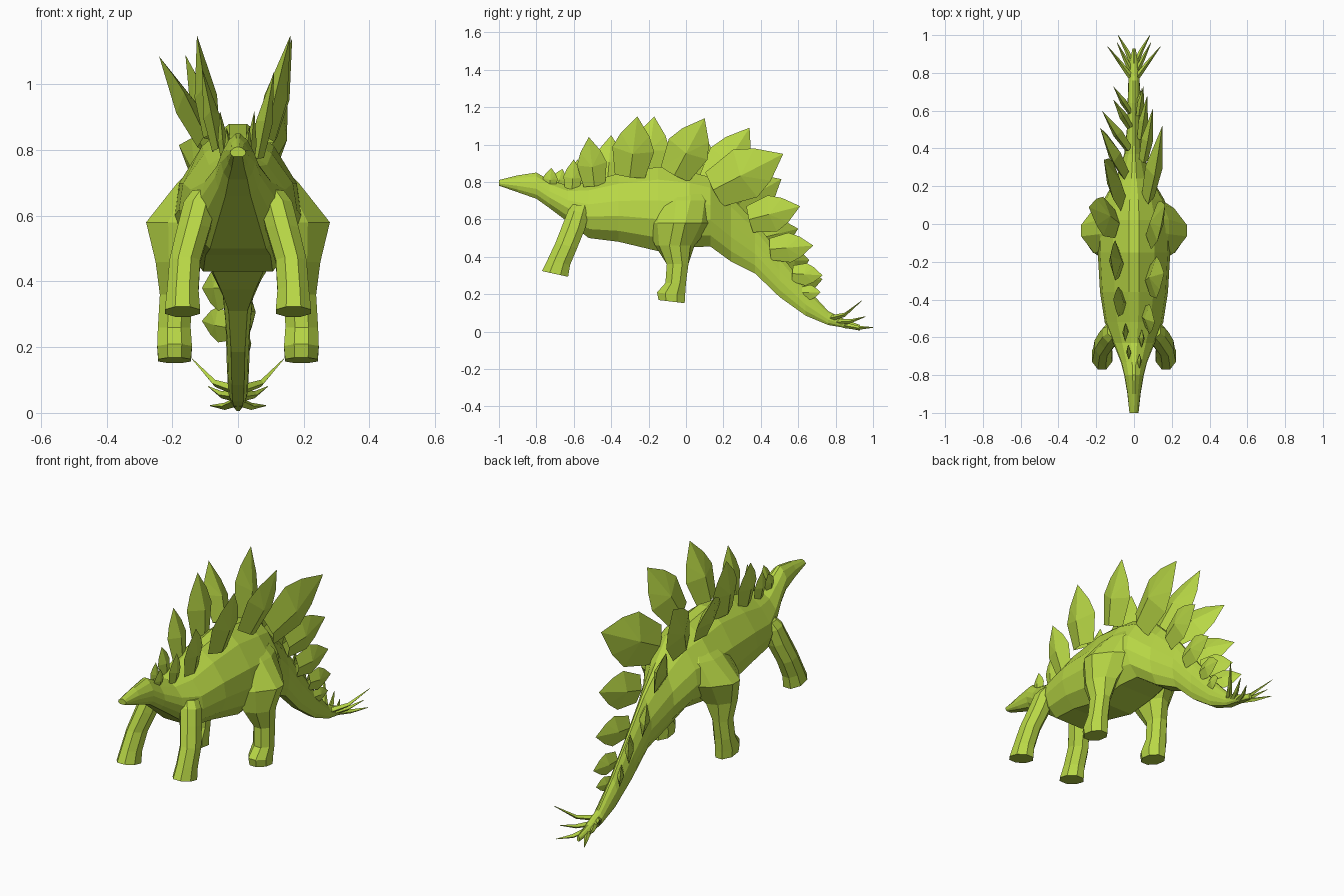
import bpy, bmesh, math
from mathutils import Vector

skin = bpy.data.materials.new("lime_green")
skin.diffuse_color = (0.48, 0.68, 0.06, 1)


def finish(name, bm):
    bmesh.ops.recalc_face_normals(bm, faces=bm.faces)
    me = bpy.data.meshes.new(name)
    bm.to_mesh(me)
    bm.free()
    me.materials.append(skin)
    ob = bpy.data.objects.new(name, me)
    bpy.context.collection.objects.link(ob)
    return ob


def loft(name, rings):
    """Skin a list of equal-length point rings and cap both ends."""
    bm = bmesh.new()
    loops = [[bm.verts.new(p) for p in r] for r in rings]
    n = len(loops[0])
    for a, b in zip(loops, loops[1:]):
        for i in range(n):
            bm.faces.new((a[i], a[(i + 1) % n], b[(i + 1) % n], b[i]))
    bm.faces.new(loops[0])
    bm.faces.new(loops[-1])
    return finish(name, bm)


# Body from snout to tail tip: y, top z, bottom z, half width
stations = [(-1.0, .81, .78, .024), (-.9, .835, .745, .035), (-.8, .85, .71, .052),
            (-.73, .81, .66, .07), (-.63, .78, .585, .11), (-.52, .80, .50, .155),
            (-.36, .845, .48, .18), (-.15, .88, .43, .192), (.02, .855, .45, .195),
            (.13, .825, .455, .16), (.24, .72, .375, .095), (.37, .585, .31, .052),
            (.5, .42, .185, .038), (.64, .24, .085, .034), (.76, .11, .035, .03),
            (.85, .065, .02, .024), (.93, .035, .005, .008)]
section = [(.14, 1), (.57, .85), (.93, .60), (1, .38), (.86, .16), (.55, 0)]
section += [(-x, z) for x, z in reversed(section)]
loft("body", [[(x * w, y, b + z * (t - b)) for x, z in section]
              for y, t, b, w in stations])

# Legs: centre x, y, z, half width x, half depth y, slope along y, outer pinch
hind = [(.115, -.01, .735, .035, .10, 0, .2), (.13, -.015, .70, .055, .13, 0, .3),
        (.165, -.035, .58, .115, .15, 0, .55), (.182, -.06, .46, .069, .095, 0, .3),
        (.19, -.045, .36, .048, .058, 0, 0), (.194, -.055, .26, .05, .055, 0, 0),
        (.193, -.08, .20, .053, .075, -.12, 0), (.193, -.077, .16, .05, .07, -.12, 0)]
front = [(.095, -.56, .675, .045, .045, -.1, 0), (.115, -.575, .64, .05, .055, -.15, 0),
         (.135, -.60, .56, .05, .06, -.2, 0), (.162, -.64, .46, .047, .058, -.25, 0),
         (.168, -.68, .37, .048, .06, -.25, 0), (.169, -.70, .308, .054, .07, -.22, 0)]
for kind, rows in (("hind", hind), ("front", front)):
    for side, s in (("right", 1), ("left", -1)):
        rings = []
        for x, y, z, rx, ry, k, pinch in rows:
            ring = []
            for i in range(8):
                a = math.tau * (i + .5) / 8
                dy = ry * 1.08 * math.sin(a) * (1 - pinch * math.cos(a))
                ring.append((s * (x + rx * 1.08 * math.cos(a)), y + dy, z + k * dy))
            rings.append(ring)
        loft(f"{kind}_leg_{side}", rings)


def plate(name, base, tip, width):
    """Leaf shaped back plate with a raised centre on both faces."""
    base, tip = Vector(base), Vector(tip)
    axis = tip - base
    thick = Vector((1, 0, 0)) - axis * (axis.x / axis.length_squared)
    thick.normalize()
    across = axis.normalized().cross(thick)
    bm = bmesh.new()
    outline = [(-.36, 0), (-.5, .45), (-.34, .7), (0, 1), (.34, .7), (.5, .45), (.36, 0)]
    rim = [bm.verts.new(base + across * u * width + axis * v) for u, v in outline]
    for s in (1, -1):
        mid = bm.verts.new(base + axis * .4 + thick * s * width * .16)
        low = bm.verts.new(base + thick * s * width * .12)
        for a, b in zip(rim, rim[1:]):
            bm.faces.new((a, b, mid))
        bm.faces.new((rim[-1], low, mid))
        bm.faces.new((low, rim[0], mid))
    finish(name, bm)


# Two staggered rows of plates: base point, tip point, width
right_row = [((.025, -.73, .77), (.035, -.72, .875), .08),
             ((.035, -.61, .75), (.05, -.60, .92), .10),
             ((.06, -.49, .78), (.11, -.52, 1.04), .16),
             ((.085, -.30, .83), (.16, -.26, 1.15), .225),
             ((.09, -.06, .84), (.165, .10, 1.14), .235),
             ((.075, .15, .76), (.15, .52, .95), .285),
             ((.05, .34, .60), (.10, .61, .67), .20),
             ((.035, .45, .44), (.07, .68, .46), .16),
             ((.025, .57, .31), (.05, .73, .30), .12),
             ((.02, .62, .21), (.04, .72, .21), .08)]
left_row = [((-.025, -.69, .77), (-.035, -.66, .87), .08),
            ((-.04, -.57, .77), (-.055, -.58, .92), .10),
            ((-.06, -.42, .80), (-.11, -.40, 1.05), .16),
            ((-.08, -.21, .84), (-.125, -.17, 1.15), .215),
            ((-.10, .0, .82), (-.24, .09, 1.085), .22),
            ((-.07, .14, .78), (-.16, .34, 1.09), .235),
            ((-.05, .27, .68), (-.18, .51, .815), .21),
            ((-.03, .40, .50), (-.17, .60, .55), .17),
            ((-.02, .51, .38), (-.11, .66, .38), .14),
            ((-.02, .59, .26), (-.11, .73, .28), .11)]
for side, row in (("right", right_row), ("left", left_row)):
    for i, (b, t, w) in enumerate(row):
        plate(f"plate_{side}_{i + 1}", b, t, w)

# Tail spikes in mirrored pairs: base, bend, tip
spikes = [((.01, .77, .07), (.07, .85, .09), (.14, .94, .165)),
          ((.01, .80, .05), (.05, .88, .055), (.09, .96, .08)),
          ((.005, .84, .035), (.04, .92, .02), (.085, 1.0, .022))]
for i, pts in enumerate(spikes):
    for side, s in (("right", 1), ("left", -1)):
        rings = []
        for (x, y, z), r in zip(pts, (.016, .011, .0015)):
            rings.append([(s * (x + r * math.cos(a) * .8), y - r * math.cos(a) * .6,
                           z + r * math.sin(a))
                          for a in (j * math.tau / 4 for j in range(4))])
        loft(f"tail_spike_{side}_{i + 1}", rings)
